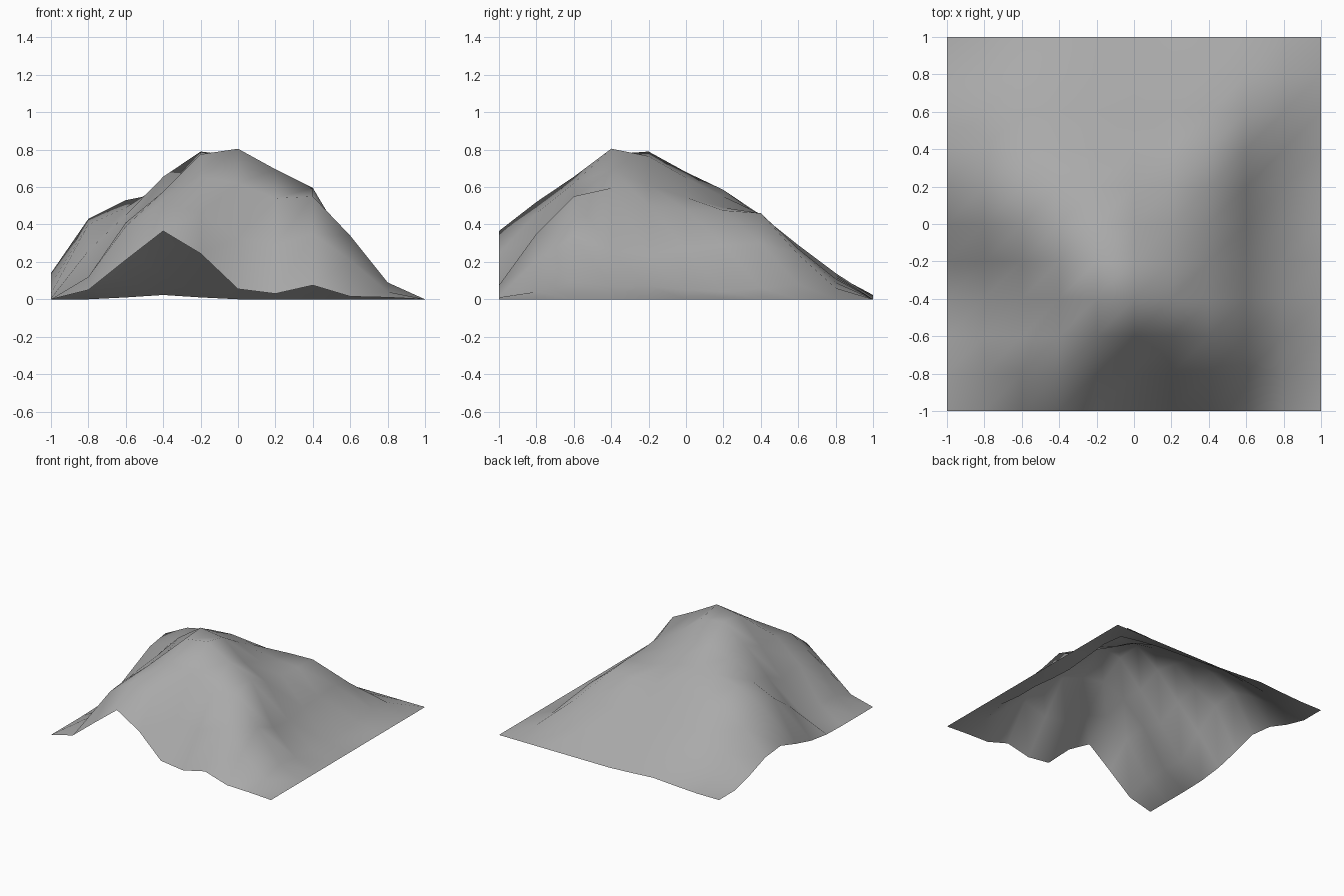
import bpy, bmesh

if "Cube" in bpy.data.objects:
    bpy.data.objects.remove(bpy.data.objects["Cube"])

# Cross-section profiles of the hill, front (y=-1) to back (y=1).
# Each gives heights in hundredths from x=-1 to x=0.8; the x=1 edge lies at 0.
STEP = 0.2
profiles = [
    (0, 5, 21, 36.5, 24.5, 5.5, 3, 7.5, 1.5, 1),
    (0, 12, 39, 52, 46, 33, 29, 35, 21, 4),
    (0, 12, 41, 57.5, 65.5, 62, 54, 55, 34, 9),
    (0.5, 10, 35, 57, 77.5, 80.5, 69.5, 59.5, 26, 7),
    (3, 26, 45, 65.5, 79, 76.5, 61, 50, 24, 7),
    (8, 40, 49, 62, 68, 65, 54.5, 48, 27, 5),
    (14, 43, 53, 57, 58.5, 55, 49, 47.5, 29, 4),
    (12, 32, 43, 45, 45, 44, 45.5, 46, 30, 6),
    (5, 17, 26, 29, 29, 28, 27, 27, 24, 8),
    (0, 5, 10, 13, 14, 13, 12, 11, 9, 6),
    (0, 0, 1, 2.3, 1, 0, 0, 0, 0, 0),
]

# Open terrain sheet lofted through the profiles
bm = bmesh.new()
rows = []
for j, profile in enumerate(profiles):
    rows.append([bm.verts.new((-1 + i * STEP, -1 + j * STEP, h / 100))
                 for i, h in enumerate(profile + (0,))])
for a, b in zip(rows, rows[1:]):
    for i in range(len(a) - 1):
        bm.faces.new((a[i], a[i + 1], b[i + 1], b[i])).smooth = True

mesh = bpy.data.meshes.new("hill_terrain")
bm.to_mesh(mesh)
bm.free()
hill = bpy.data.objects.new("hill_terrain", mesh)
bpy.context.collection.objects.link(hill)

# Mid-grey ground tone
mat = bpy.data.materials.new("ground_grey")
mat.diffuse_color = (0.4, 0.4, 0.4, 1)
mat.use_nodes = True
mat.node_tree.nodes["Principled BSDF"].inputs["Base Color"].default_value = mat.diffuse_color
mesh.materials.append(mat)
